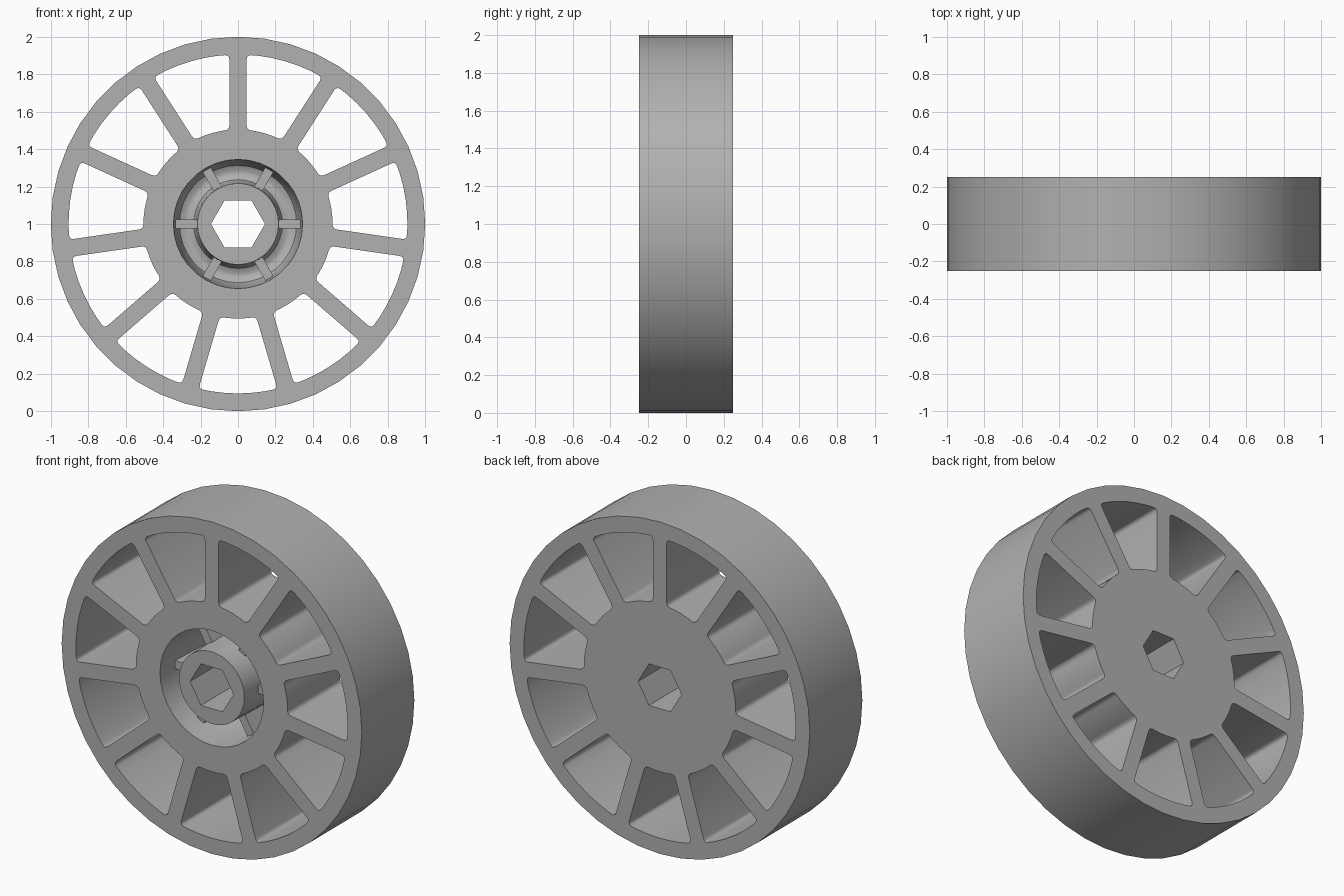
import bpy, bmesh
from math import sin, cos, pi, asin, radians
from mathutils import Vector, Matrix

if "Cube" in bpy.data.objects:
    bpy.data.objects.remove(bpy.data.objects["Cube"])

HALF = 0.25          # half the wheel width
SPOKES = 11
CENTRE = Vector((0, 0, 1))
grey = bpy.data.materials.new("dark_grey")
grey.diffuse_color = (0.44, 0.44, 0.44, 1)
grey.use_nodes = True
grey.node_tree.nodes["Principled BSDF"].inputs["Base Color"].default_value = grey.diffuse_color


def circle(r, n):
    return [Vector((r * cos(2 * pi * i / n), r * sin(2 * pi * i / n))) for i in range(n)]


def rounded(p, before, after, d):
    a = p + (before - p).normalized() * d
    b = p + (after - p).normalized() * d
    return [a * (1 - t) ** 2 + p * 2 * t * (1 - t) + b * t ** 2 for t in (0, 0.33, 0.67, 1)]


def window(mid, r0, r1, half_spoke):
    def arc(r, sign, n=6):
        a = pi / SPOKES - asin(half_spoke / r)
        return [Vector((r * cos(mid + sign * a * (2 * i / n - 1)),
                        r * sin(mid + sign * a * (2 * i / n - 1)))) for i in range(n + 1)]
    loop = arc(r1, 1) + arc(r0, -1)
    out = []
    for i, p in enumerate(loop):
        if i in (0, 6, 7, 13):
            out += rounded(p, loop[i - 1], loop[(i + 1) % 14], 0.025)
        else:
            out.append(p)
    return out


def mesh_object(name, bm, sharp):
    bmesh.ops.recalc_face_normals(bm, faces=bm.faces)
    me = bpy.data.meshes.new(name)
    bm.to_mesh(me)
    bm.free()
    me.materials.append(grey)
    obj = bpy.data.objects.new(name, me)
    bpy.context.collection.objects.link(obj)
    obj.location = CENTRE
    bpy.ops.object.select_all(action='DESELECT')
    obj.select_set(True)
    bpy.context.view_layer.objects.active = obj
    bpy.ops.object.shade_smooth_by_angle(angle=radians(sharp))


# Spoked wheel: flat outline with eleven windows, extruded to full width
curve = bpy.data.curves.new("wheel_outline", 'CURVE')
curve.dimensions = '2D'
curve.fill_mode = 'BOTH'
curve.extrude = HALF
loops = [circle(1.0, 44), circle(0.4, 36)]
for k in range(SPOKES):
    loops.append(window(pi / 2 + (k + 0.5) * 2 * pi / SPOKES, 0.505, 0.905, 0.046))
for loop in loops:
    s = curve.splines.new('POLY')
    s.points.add(len(loop) - 1)
    for pt, p in zip(s.points, loop):
        pt.co = (p.x, p.y, 0, 1)
    s.use_cyclic_u = True
outline = bpy.data.objects.new("wheel_outline", curve)
bpy.context.collection.objects.link(outline)
bm = bmesh.new()
bm.from_mesh(outline.to_mesh())
bpy.data.objects.remove(outline)
bmesh.ops.remove_doubles(bm, verts=bm.verts, dist=0.0005)
bmesh.ops.rotate(bm, verts=bm.verts, matrix=Matrix.Rotation(pi / 2, 3, 'X'))
mesh_object("spoked_wheel", bm, 60)

# Hub core: turned profile (radius, y) with a hexagonal bore where radius is None
profile = [(None, HALF), (0.4, HALF), (0.4, -HALF), (0.345, -HALF),
           (0.325, 0.13), (0.313, 0.16), (0.285, 0.175),
           (0.265, 0.175), (0.237, 0.16), (0.225, 0.13),
           (0.217, -HALF), (None, -HALF)]
N = 36
bm = bmesh.new()
rings = []
for r, y in profile:
    ring = []
    for i in range(N):
        a = 2 * pi * i / N
        rad = r if r else 0.125 / cos((i % 6) * pi / 18 - pi / 6)
        ring.append(bm.verts.new((rad * cos(a), y, rad * sin(a))))
    rings.append(ring)
for j in range(len(rings)):
    a, b = rings[j], rings[(j + 1) % len(rings)]
    for i in range(N):
        k = (i + 1) % N
        bm.faces.new((a[i], a[k], b[k], b[i]))
mesh_object("hub_core", bm, 40)

# Six short ribs joining the hex boss to the hub wall
bm = bmesh.new()
for k in range(6):
    m = (Matrix.Rotation(k * pi / 3, 4, 'Y')
         @ Matrix.Translation((0.2765, 0.035, 0))
         @ Matrix.Diagonal((0.117, 0.31, 0.05, 1)))
    bmesh.ops.create_cube(bm, size=1, matrix=m)
mesh_object("hub_ribs", bm, 30)
